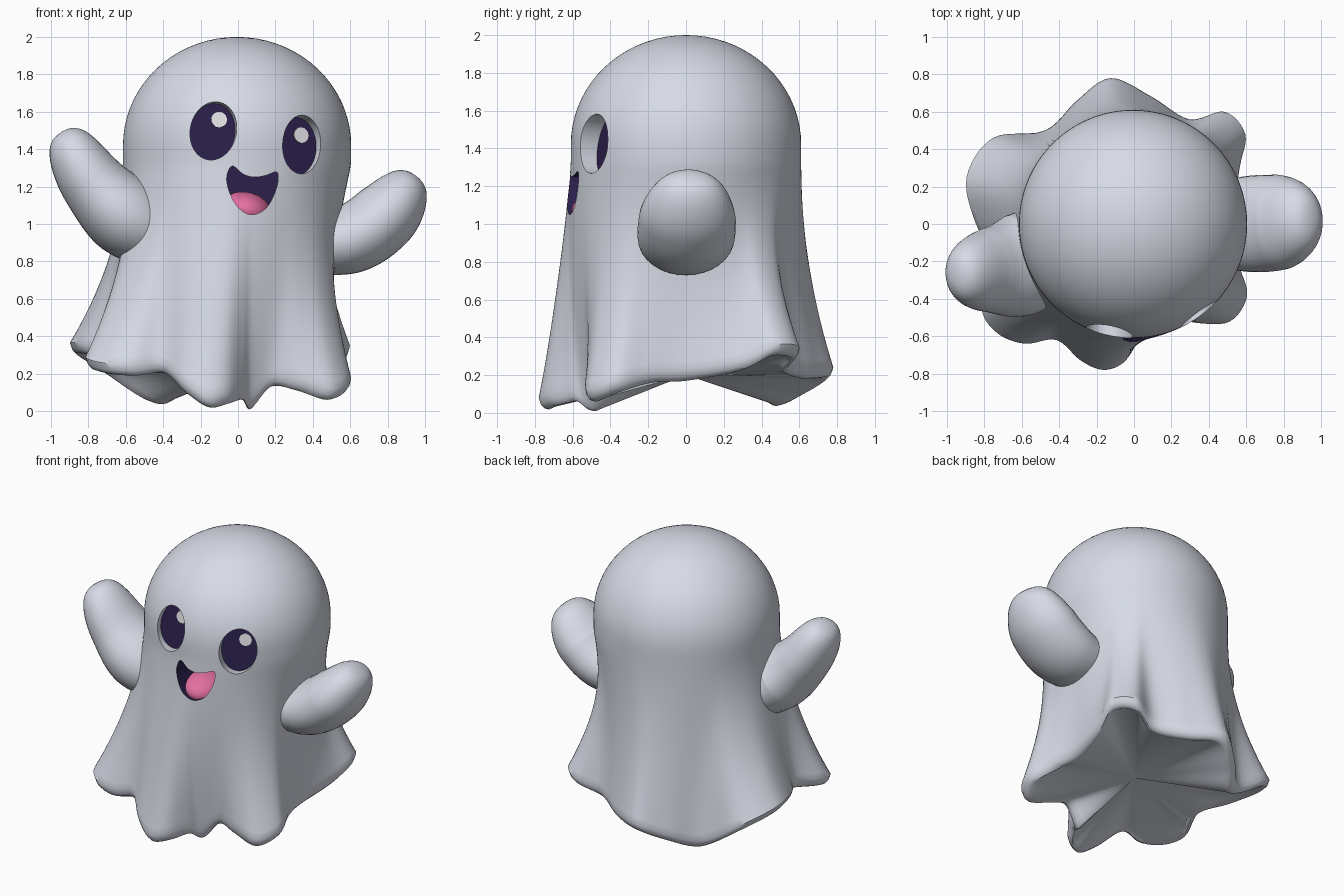
import bpy, bmesh
from math import sin, cos, pi, sqrt, radians, atan2
from mathutils import Vector, Matrix

cube = bpy.data.objects.get("Cube")
if cube:
    bpy.data.objects.remove(cube, do_unlink=True)


def material(name, *rgb):
    mat = bpy.data.materials.new(name)
    mat.use_nodes = True
    mat.diffuse_color = (*rgb, 1)
    mat.node_tree.nodes["Principled BSDF"].inputs["Base Color"].default_value = (*rgb, 1)
    return mat


CLOTH = material("pale_cloth", .68, .71, .79)
DARK = material("dark_purple", .024, .014, .07)
PINK = material("tongue_pink", .78, .16, .36)
WHITE = material("eye_white", .88, .88, .9)


def spline(points, steps, closed=False):
    """Smooth curve through points of any dimension."""
    pts = [Vector(p) for p in points]
    n = len(pts)
    out = []
    for i in range(n if closed else n - 1):
        pick = (lambda k: pts[k % n]) if closed else (lambda k: pts[min(max(k, 0), n - 1)])
        a, b, c, d = (pick(i + k) for k in (-1, 0, 1, 2))
        for s in range(steps):
            t = s / steps
            out.append(b + (c - a + (2 * a - 5 * b + 4 * c - d + (3 * (b - c) + d - a) * t) * t) * t * .5)
    return out if closed else out + [pts[-1]]


def smooth(obj):
    bpy.ops.object.select_all(action='DESELECT')
    obj.select_set(True)
    bpy.context.view_layer.objects.active = obj
    bpy.ops.object.shade_smooth_by_angle(angle=radians(42))


def loft(name, rings, mats, cap=False):
    """Skin a list of equal-length closed rings."""
    bm = bmesh.new()
    rows = [[bm.verts.new(co) for co in ring] for ring in rings]
    n = len(rows[0])
    for low, high in zip(rows, rows[1:]):
        for i in range(n):
            j = (i + 1) % n
            bm.faces.new((low[i], low[j], high[j], high[i]))
    if cap:
        bm.faces.new(rows[0])
        bm.faces.new(rows[-1])
    bmesh.ops.remove_doubles(bm, verts=bm.verts, dist=1e-5)
    bmesh.ops.recalc_face_normals(bm, faces=bm.faces)
    mesh = bpy.data.meshes.new(name)
    bm.to_mesh(mesh)
    bm.free()
    obj = bpy.data.objects.new(name, mesh)
    bpy.context.collection.objects.link(obj)
    for mat in mats:
        mesh.materials.append(mat)
    return obj


def prism(name, outline, frame, depth, mats):
    """Extrude a flat outline along the local z of a frame."""
    rings = [[frame @ Vector((p[0], p[1], h)) for p in outline] for h in (0, depth)]
    return loft(name, rings, mats, cap=True)


def ellipse(rx, ry, cx=0, cy=0, n=48):
    return [(cx + rx * cos(2 * pi * i / n), cy + ry * sin(2 * pi * i / n)) for i in range(n)]


# Wavy hem, counter-clockwise from the left side
HEM = [(.53, 0, .17), (.57, .3, .22), (.6, .48, .3), (.49, .6, .29), (.3, .56, .22),
       (.1, .68, .18), (-.12, .78, .18), (-.3, .66, .1), (-.47, .5, .04),
       (-.75, .46, .21), (-.89, .25, .3), (-.84, 0, .3), (-.73, -.2, .27),
       (-.81, -.44, .23), (-.73, -.58, .2), (-.58, -.64, .19), (-.41, -.62, .2),
       (-.28, -.73, .09), (-.16, -.78, .02), (-.05, -.74, .04), (.03, -.62, .06),
       (.08, -.53, .01), (.2, -.5, .13), (.35, -.53, .11), (.52, -.52, .06),
       (.61, -.38, .11), (.56, -.2, .16)]
hem = [(atan2(p.y, p.x), p.xy.length, p.z) for p in spline(HEM, 6, True)]
HEAD, MID, FOLD = .61, 1.42, 1.32


def ring_at(radius_height):
    ring = []
    for a, r, z in hem:
        rad, h = radius_height(a, r, z)
        ring.append((rad * cos(a) - .005, rad * sin(a), h))
    return ring


def skirt(f):
    def at(a, r, z):
        h = MID + (z + .06 - MID) * f
        t = max(0, (FOLD - h) / (FOLD - z - .06))
        waist = .03 * max(0, -sin(a)) - .07 * max(0, cos(a))
        return HEAD + (r - HEAD) * t ** 1.9 + waist * sin(pi * t), h
    return at


# Domed head, flaring skirt, rounded hem and closed underside
rings = [ring_at(lambda a, r, z, q=q: (HEAD * sin(q), MID + .58 * cos(q)))
         for q in (pi / 2 * i / 18 for i in range(18))]
rings += [ring_at(skirt(i / 28)) for i in range(29)]
for inset, lift in ((.012, .025), (.03, .006), (.055, 0), (.09, .015)):
    rings.append(ring_at(lambda a, r, z: (r - inset, z + lift)))
rings.append(ring_at(lambda a, r, z: (0, .2)))
body = loft("body", rings, [CLOTH, DARK])


def carve(cutter):
    mod = body.modifiers.new("carve", 'BOOLEAN')
    mod.operation, mod.solver, mod.object = 'DIFFERENCE', 'EXACT', cutter
    bpy.context.view_layer.objects.active = body
    bpy.ops.object.modifier_apply(modifier=mod.name)
    bpy.data.objects.remove(cutter, do_unlink=True)


# Recessed eyes with a dark floor and a white glint
for side, floor, turn, glint in (("right", (-.137, -.5, 1.488), 4, (.025, .075)),
                                 ("left", (.307, -.415, 1.414), 25, (.026, .066))):
    az, el = radians(turn), radians(8)
    out = Vector((sin(az) * cos(el), -cos(az) * cos(el), sin(el)))
    frame = (Matrix.Translation(floor) @ out.to_track_quat('Z', 'Y').to_matrix().to_4x4()
             @ Matrix.Rotation(radians(-9), 4, 'Z'))
    cutter = prism(side + "_eye_cutter", ellipse(.122, .158), frame, .4, [CLOTH, DARK])
    for face in cutter.data.polygons:
        if face.normal.dot(out) < -.9:
            face.material_index = 1
    carve(cutter)
    prism(side + "_eye_glint", ellipse(.042, .042, *glint), frame, .006, [WHITE])

# Open smiling mouth
LIPS = [(-.06, 1.25), (-.03, 1.31), (.03, 1.265), (.09, 1.25), (.15, 1.26), (.21, 1.275),
        (.205, 1.19), (.15, 1.085), (.07, 1.05), (0, 1.09), (-.045, 1.17)]
upright = Matrix.Translation((0, -.36, 0)) @ Matrix.Rotation(pi / 2, 4, 'X')
cutter = prism("mouth_cutter", spline(LIPS, 6, True), upright, .45, [CLOTH, DARK])
for face in cutter.data.polygons:
    face.material_index = 1
carve(cutter)
smooth(body)

# Tongue, sloping down to the left and reaching deep into the mouth
bpy.ops.mesh.primitive_uv_sphere_add(segments=32, ring_count=20, location=(.045, -.43, 1.075))
tongue = bpy.context.object
tongue.name = "tongue"
tongue.scale = (.135, .175, .095)
tongue.rotation_euler = (0, radians(14), 0)
tongue.data.materials.append(PINK)
smooth(tongue)


# Curved mitten arms: x, y, z, thickness along the path
def arm(name, path, width):
    pts = spline(path, 26)
    last = len(pts) - 1
    rings = [[pts[0].xyz] * 32]
    for i, p in enumerate(pts):
        along = (pts[min(i + 1, last)] - pts[max(i - 1, 0)]).xyz.normalized()
        up = along.cross(Vector((0, 1, 0))).normalized()
        across = up.cross(along)
        k = max(0, (i / last - .62) / .38)
        r = p.w * sqrt(max(0, 1 - k * k))
        rings.append([p.xyz + up * (r * cos(q)) + across * (r * width * sin(q))
                      for q in (2 * pi * j / 32 for j in range(32))])
    smooth(loft(name, rings, [CLOTH]))


arm("right_arm", [(-.42, -.11, .94, .19), (-.61, -.22, 1.05, .215),
                  (-.79, -.25, 1.24, .175), (-.94, -.27, 1.495, .17)], 1.28)
arm("left_arm", [(.35, 0, .89, .15), (.6, 0, .92, .185),
                 (.79, .01, 1.05, .185), (.945, .04, 1.26, .17)], 1.38)
